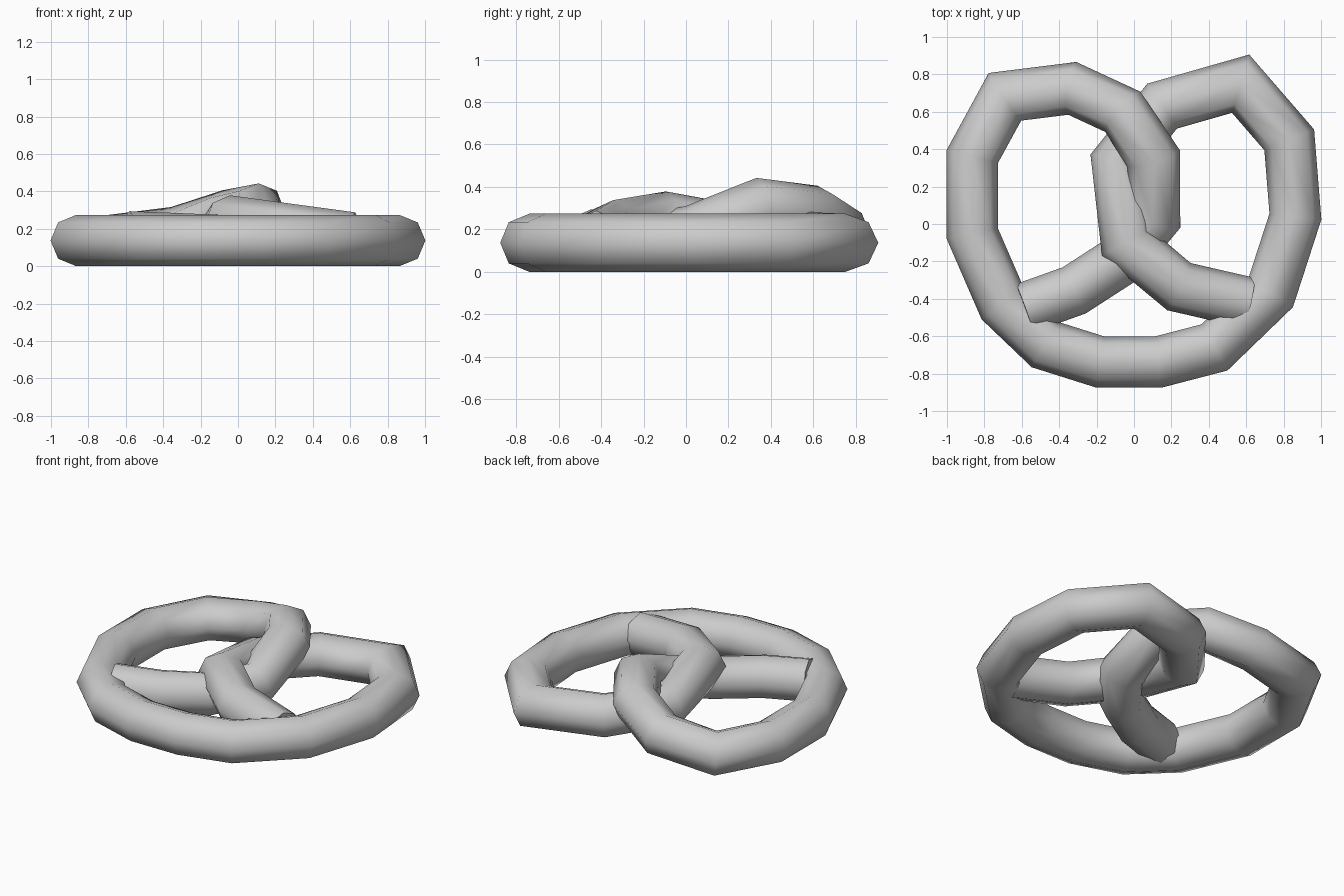
import bpy, bmesh, math
from mathutils import Vector

if "Cube" in bpy.data.objects:
    bpy.data.objects.remove(bpy.data.objects["Cube"])

R, SIDES = 0.137, 8

# Centre line of the rope, from the left tip round to the right tip
path = [Vector(p) for p in [
    (-0.585, -0.45, 0.16), (-0.32, -0.355, 0.15), (-0.08, -0.20, 0.14),
    (0.11, 0.03, 0.18), (0.105, 0.35, 0.31), (-0.06, 0.60, 0.275),
    (-0.33, 0.725, 0.185), (-0.69, 0.68, 0.14), (-0.865, 0.36, 0.14),
    (-0.865, -0.05, 0.14), (-0.70, -0.43, 0.14), (-0.475, -0.645, 0.14),
    (-0.18, -0.738, 0.14), (0.13, -0.738, 0.14), (0.43, -0.66, 0.14),
    (0.73, -0.37, 0.14), (0.863, 0.04, 0.14), (0.83, 0.45, 0.14),
    (0.57, 0.75, 0.14), (0.15, 0.63, 0.145), (-0.09, 0.33, 0.165),
    (-0.04, -0.10, 0.245), (0.24, -0.335, 0.205), (0.61, -0.42, 0.155)]]

# Sweep an octagon along the path with mitred corners
bm = bmesh.new()
rings = []
for i, p in enumerate(path):
    a = (p - path[max(i - 1, 0)]).normalized()
    b = (path[min(i + 1, len(path) - 1)] - p).normalized()
    tangent = (a + b).normalized()
    side = tangent.cross(Vector((0, 0, 1))).normalized()
    up = side.cross(tangent)
    miter = 1.0
    if a.length and b.length:
        miter = 1 / math.cos(a.angle(b) / 2)
    ring = []
    for k in range(SIDES):
        t = 2 * math.pi * k / SIDES
        ring.append(bm.verts.new(p + side * math.cos(t) * R * miter + up * math.sin(t) * R))
    rings.append(ring)
for r0, r1 in zip(rings, rings[1:]):
    for k in range(SIDES):
        n = (k + 1) % SIDES
        bm.faces.new((r0[k], r0[n], r1[n], r1[k]))

# Flat tips
bm.faces.new(rings[0])
bm.faces.new(rings[-1])
bmesh.ops.recalc_face_normals(bm, faces=bm.faces)

# Stand on the floor
low = min(v.co.z for v in bm.verts)
bmesh.ops.translate(bm, verts=bm.verts, vec=(0, 0, -low))

mesh = bpy.data.meshes.new("pretzel")
bm.to_mesh(mesh)
bm.free()
pretzel = bpy.data.objects.new("pretzel", mesh)
bpy.context.collection.objects.link(pretzel)
bpy.context.view_layer.objects.active = pretzel
pretzel.select_set(True)
bpy.ops.object.shade_smooth_by_angle(angle=math.radians(60))
